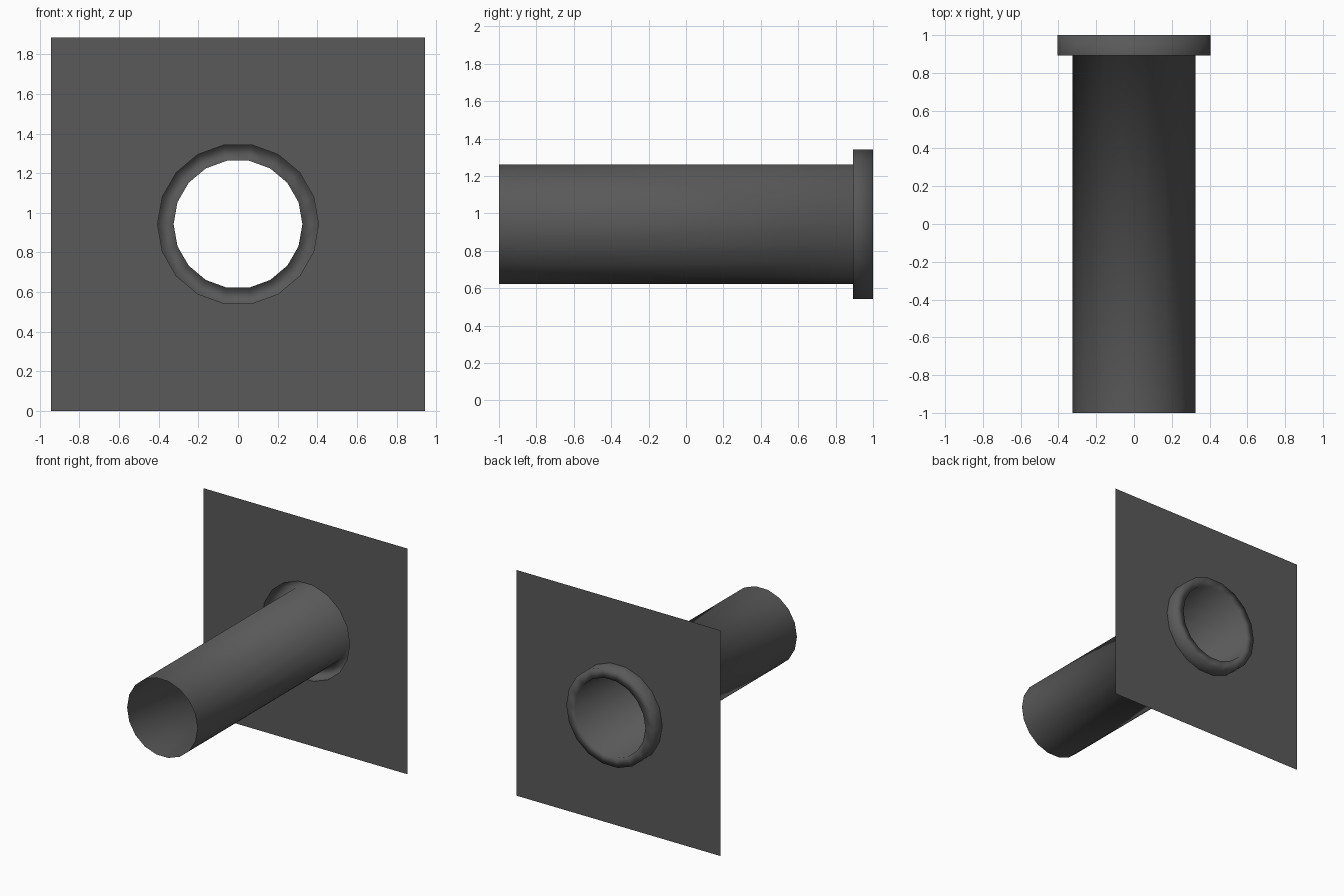
import bpy
import bmesh
import math

if "Cube" in bpy.data.objects:
    bpy.data.objects.remove(bpy.data.objects["Cube"])

SIDES = 18
HALF = 0.9425          # half width of the plate, also the height of the axis
TUBE_R, RIM_R = 0.325, 0.406
PLATE_Y = 0.893

grey = bpy.data.materials.new("dark_grey")
grey.diffuse_color = (0.1, 0.1, 0.1, 1)
grey.use_nodes = True
grey.node_tree.nodes["Principled BSDF"].inputs["Base Color"].default_value = grey.diffuse_color


def ring(bm, r, y):
    """Ring of vertices around the tube axis, with a corner pointing to +x."""
    step = 2 * math.pi / SIDES
    return [bm.verts.new((r * math.cos(i * step), y, HALF + r * math.sin(i * step)))
            for i in range(SIDES)]


def finish(bm, name, smooth):
    mesh = bpy.data.meshes.new(name)
    for f in bm.faces:
        f.smooth = smooth
    bm.to_mesh(mesh)
    bm.free()
    mesh.materials.append(grey)
    obj = bpy.data.objects.new(name, mesh)
    bpy.context.collection.objects.link(obj)
    return obj


# Open tube that folds back at the rear into a raised rim, one smooth skin
bm = bmesh.new()
rings = [ring(bm, r, y) for r, y in
         [(TUBE_R, -1.0), (TUBE_R, 1.0), (RIM_R, 1.0), (RIM_R, PLATE_Y)]]
for a, b in zip(rings, rings[1:]):
    for i in range(SIDES):
        j = (i + 1) % SIDES
        bm.faces.new((a[i], a[j], b[j], b[i]))
bmesh.ops.recalc_face_normals(bm, faces=bm.faces)
finish(bm, "tube_with_rim", True)

# Thin square wall plate with a hole the size of the rim
bm = bmesh.new()
square = [bm.verts.new((x * HALF, PLATE_Y, HALF + z * HALF))
          for x, z in [(-1, -1), (1, -1), (1, 1), (-1, 1)]]
edges = []
for loop in (square, ring(bm, RIM_R, PLATE_Y)):
    for i, v in enumerate(loop):
        edges.append(bm.edges.new((v, loop[(i + 1) % len(loop)])))
bmesh.ops.triangle_fill(bm, edges=edges, use_beauty=True, normal=(0, -1, 0))
finish(bm, "wall_plate", False)
